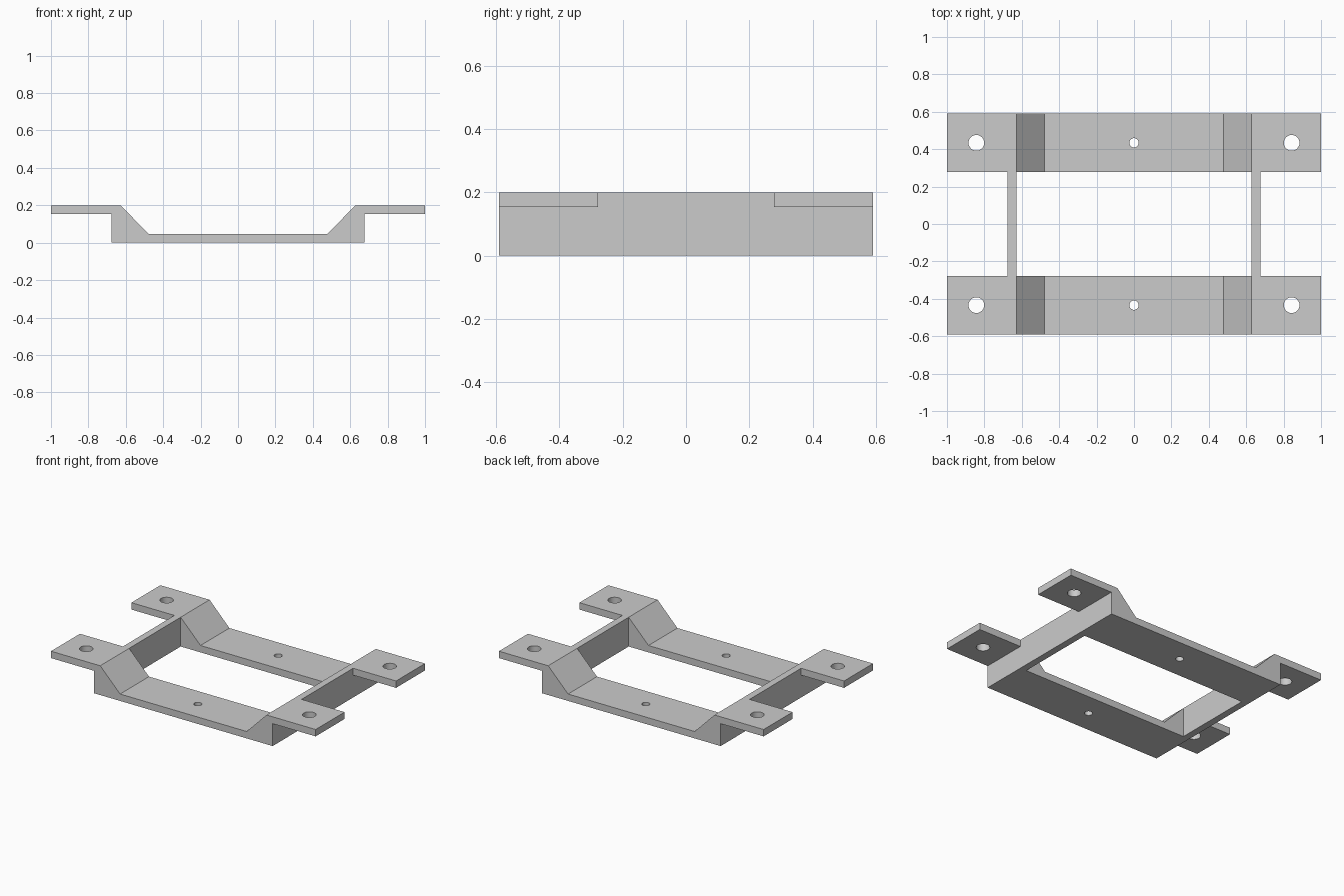
import bpy, bmesh
from mathutils import Matrix

cube = bpy.data.objects.get("Cube")
if cube:
    bpy.data.objects.remove(cube)

HALF_Y = 0.59      # half depth of the bracket
INNER_Y = 0.278    # inner edge of the straps
WALL_IN, WALL_OUT = 0.628, 0.675
TOP, THICK = 0.2, 0.047
HOLE_Y = (HALF_Y + INNER_Y) / 2

grey = bpy.data.materials.new("light grey")
grey.use_nodes = True
colour = (0.6, 0.6, 0.6, 1)
grey.diffuse_color = colour
grey.node_tree.nodes["Principled BSDF"].inputs["Base Color"].default_value = colour


def make_object(name, bm):
    bmesh.ops.recalc_face_normals(bm, faces=bm.faces)
    mesh = bpy.data.meshes.new(name)
    bm.to_mesh(mesh)
    bm.free()
    mesh.materials.append(grey)
    obj = bpy.data.objects.new(name, mesh)
    bpy.context.collection.objects.link(obj)
    return obj


def add_box(bm, x0, x1, y, z):
    mat = Matrix.Translation(((x0 + x1) / 2, 0, 0)) @ Matrix.Diagonal((x1 - x0, 2 * y, 2 * z, 1))
    bmesh.ops.create_cube(bm, size=1, matrix=mat)


def add_hole(bm, x, y, radius):
    bmesh.ops.create_cone(bm, cap_ends=True, segments=32, radius1=radius, radius2=radius,
                          depth=1, matrix=Matrix.Translation((x, y, 0)))


# Bracket: stepped strap profile, mirrored in x and extruded along y
half = [(0.478, THICK), (WALL_IN, TOP), (1, TOP), (1, TOP - THICK),
        (WALL_OUT, TOP - THICK), (WALL_OUT, 0)]
profile = half + [(-x, z) for x, z in reversed(half)]
bm = bmesh.new()
face = bm.faces.new([bm.verts.new((x, -HALF_Y, z)) for x, z in profile])
swept = bmesh.ops.extrude_face_region(bm, geom=[face])["geom"]
bmesh.ops.translate(bm, vec=(0, 2 * HALF_Y, 0),
                    verts=[v for v in swept if isinstance(v, bmesh.types.BMVert)])
bracket = make_object("mounting_bracket", bm)

# Cutter: central opening, gaps between the tabs, and bolt holes
bm = bmesh.new()
add_box(bm, -WALL_IN, WALL_IN, INNER_Y, 1)
add_box(bm, WALL_OUT, 1.2, INNER_Y, 1)
add_box(bm, -1.2, -WALL_OUT, INNER_Y, 1)
for y in (-HOLE_Y, HOLE_Y):
    add_hole(bm, 0, y, 0.025)
    for x in (-0.843, 0.843):
        add_hole(bm, x, y, 0.042)
cutter = make_object("opening_cutter", bm)
cutter.hide_render = True
cutter.hide_set(True)

cut = bracket.modifiers.new("openings", 'BOOLEAN')
cut.operation = 'DIFFERENCE'
cut.solver = 'EXACT'
cut.object = cutter

# Smooth hole walls, sharp plate edges
bpy.ops.object.select_all(action='DESELECT')
bracket.select_set(True)
bpy.context.view_layer.objects.active = bracket
bpy.ops.object.modifier_apply(modifier=cut.name)
bpy.ops.object.shade_smooth_by_angle()
bpy.data.objects.remove(cutter)
